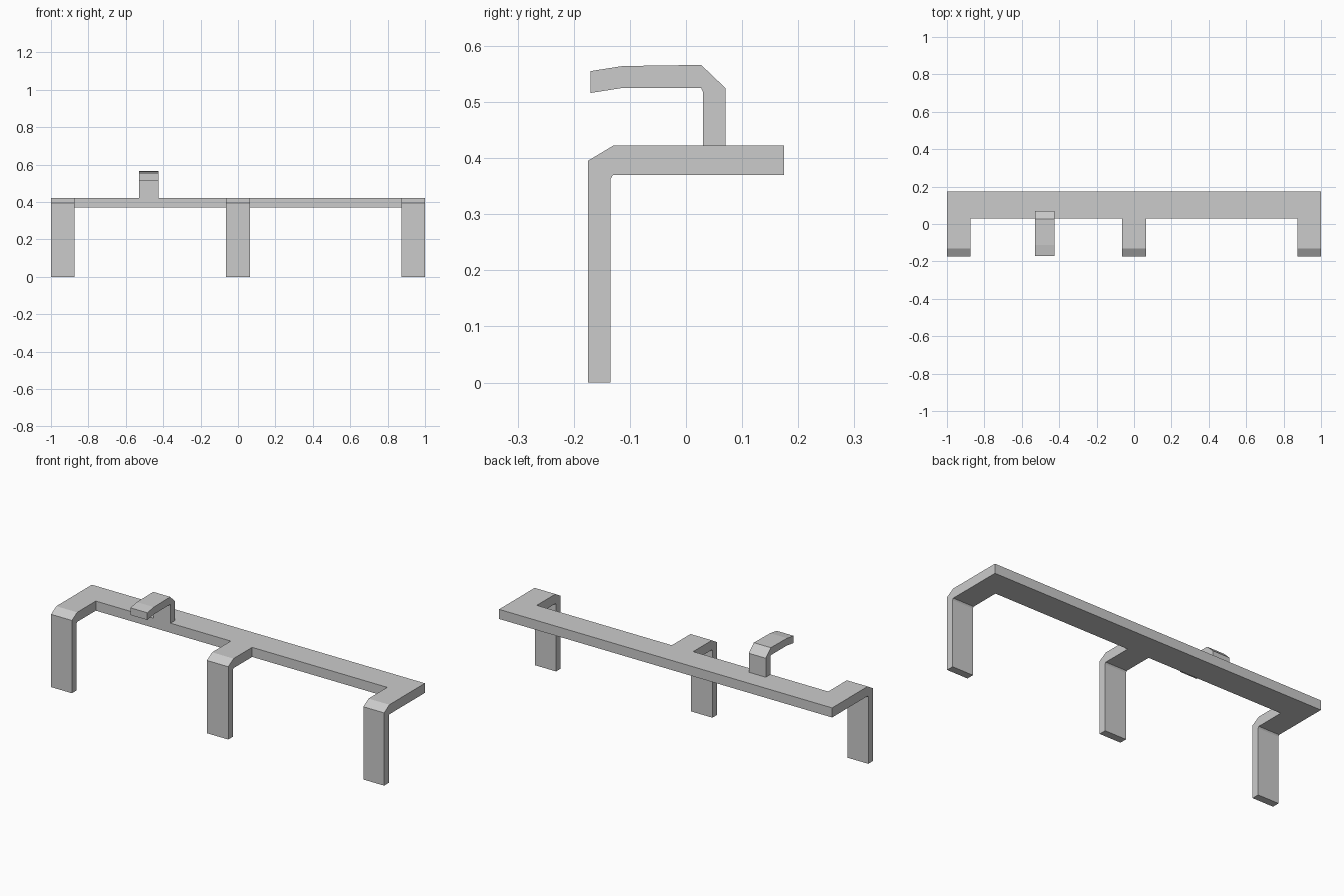
import bpy, bmesh
from mathutils import Vector

if "Cube" in bpy.data.objects:
    bpy.data.objects.remove(bpy.data.objects["Cube"])

Z_LOW, Z_TOP = 0.37, 0.422      # rail underside and top
Y_BACK, Y_FRONT, Y_ARM = 0.175, 0.03, -0.13
LEGS = [(-1.0, -0.875), (-0.064, 0.064), (0.875, 1.0)]


def prism(bm, points, offset):
    """Extrude a closed outline by an offset vector."""
    face = bm.faces.new([bm.verts.new(p) for p in points])
    new = bmesh.ops.extrude_face_region(bm, geom=[face])["geom"]
    verts = [v for v in new if isinstance(v, bmesh.types.BMVert)]
    bmesh.ops.translate(bm, verts=verts, vec=Vector(offset))


def finish(bm, name):
    bmesh.ops.recalc_face_normals(bm, faces=bm.faces[:])
    mesh = bpy.data.meshes.new(name)
    bm.to_mesh(mesh)
    bm.free()
    obj = bpy.data.objects.new(name, mesh)
    bpy.context.collection.objects.link(obj)
    return obj


# Rail with three forward arms, outlined from above
outline = [(1, Y_BACK), (-1, Y_BACK)]
for x0, x1 in LEGS:
    outline += [(x0, Y_FRONT), (x0, Y_ARM), (x1, Y_ARM), (x1, Y_FRONT)]
outline = [p for p in outline if p not in [(-1.0, Y_FRONT), (1.0, Y_FRONT)]]
bm = bmesh.new()
prism(bm, [(x, y, Z_LOW) for x, y in outline], (0, 0, Z_TOP - Z_LOW))

# Legs bent down from the arm ends: each section is (outer, inner) in y, z
bm.normal_update()
ends = [f for f in bm.faces if all(abs(v.co.y - Y_ARM) < 1e-4 for v in f.verts)]
for face in ends:
    outer = {round(v.co.x, 3): v for v in face.verts if v.co.z > Z_LOW + 0.01}
    for sec in [((-0.175, 0.395), (-0.135, 0.362)), ((-0.175, 0), (-0.135, 0))]:
        flags = [v in outer.values() for v in face.verts]
        old = list(face.verts)
        new = [bm.verts.new((v.co.x, *sec[0 if top else 1]))
               for v, top in zip(old, flags)]
        bm.faces.remove(face)
        for i in range(4):
            j = (i + 1) % 4
            bm.faces.new((old[i], old[j], new[j], new[i]))
        face = bm.faces.new(new)
        outer = {i: v for i, v in enumerate(new) if flags[i]}
finish(bm, "bench_frame")

# Curved hook standing on the rail, side profile in y, z
hook = [(0.03, 0.415), (0.03, 0.518), (0.027, 0.525), (-0.113, 0.525),
        (-0.17, 0.516), (-0.17, 0.555), (-0.113, 0.564), (0.027, 0.566),
        (0.07, 0.525), (0.07, 0.415)]
bm = bmesh.new()
prism(bm, [(-0.528, y, z) for y, z in hook], (0.102, 0, 0))
finish(bm, "hook")
